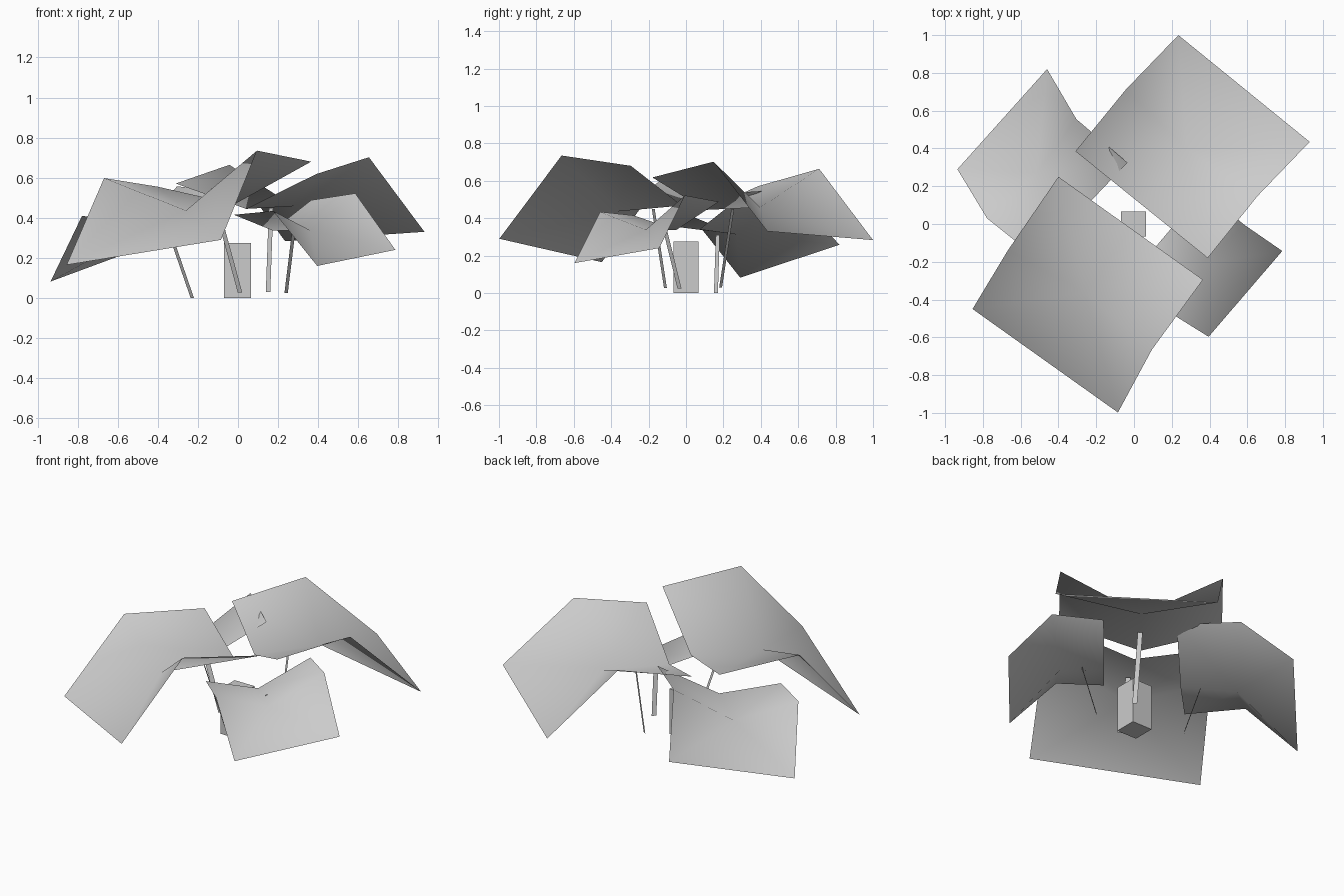
import bpy, bmesh
from mathutils import Vector

if "Cube" in bpy.data.objects:
    bpy.data.objects.remove(bpy.data.objects["Cube"])

# One plain grey for everything
grey = bpy.data.materials.new("plain_grey")
grey.diffuse_color = (0.6, 0.6, 0.6, 1)
grey.use_nodes = True
grey.node_tree.nodes["Principled BSDF"].inputs["Base Color"].default_value = grey.diffuse_color


def finish(name, bm, smooth=False):
    mesh = bpy.data.meshes.new(name)
    bm.to_mesh(mesh)
    bm.free()
    obj = bpy.data.objects.new(name, mesh)
    bpy.context.collection.objects.link(obj)
    mesh.materials.append(grey)
    for p in mesh.polygons:
        p.use_smooth = smooth
    return obj


def leaf(name, outer, ridge, inner, ridge_sag, inner_sag):
    """Fan of triangles around a sagging centre; the inner edge also sags."""
    o1, o2, r1, r2, i1, i2 = (Vector(p) for p in outer + ridge + inner)
    mid = (i1 + i2) / 2 - Vector((0, 0, inner_sag))
    centre = (r1 + r2) / 2
    pull = (mid - centre) * 0.1
    centre += Vector((pull.x, pull.y, -ridge_sag))
    bm = bmesh.new()
    c = bm.verts.new(centre)
    rim = [bm.verts.new(p) for p in (o1, o2, r2, i2, mid, i1, r1)]
    for a, b in zip(rim, rim[1:] + rim[:1]):
        bm.faces.new((c, a, b))
    bmesh.ops.recalc_face_normals(bm, faces=bm.faces)
    if sum(f.normal.z for f in bm.faces) < 0:
        bmesh.ops.reverse_faces(bm, faces=bm.faces)
    return finish(name, bm, True)


def stem(name, base, top, side, width=0.027):
    """Flat strip from base to top, widened along the side direction."""
    s = Vector((*side, 0)).normalized() * width / 2
    base, top = Vector(base), Vector(top)
    bm = bmesh.new()
    bm.faces.new([bm.verts.new(p) for p in (base - s, base + s, top + s, top - s)])
    return finish(name, bm)


# Four drooping leaves
leaf("front_left_leaf",
     ((-0.855, -0.45, 0.165), (-0.085, -0.998, 0.29)),
     ((-0.668, -0.14, 0.598), (0.095, -0.665, 0.735)),
     ((-0.40, 0.25, 0.555), (0.365, -0.295, 0.68)), 0.23, 0.15)
leaf("back_right_leaf",
     ((0.93, 0.435, 0.33), (0.235, 1.0, 0.283)),
     ((0.653, 0.147, 0.702), (-0.043, 0.712, 0.664)),
     ((0.39, -0.18, 0.618), (-0.31, 0.385, 0.571)), 0.225, 0.15)
leaf("back_left_leaf",
     ((-0.935, 0.29, 0.082), (-0.46, 0.82, 0.258)),
     ((-0.778, 0.03, 0.41), (-0.305, 0.555, 0.556)),
     ((-0.515, -0.18, 0.37), (-0.035, 0.325, 0.54)), 0.17, 0.115)
leaf("front_right_leaf",
     ((0.395, -0.597, 0.16), (0.785, -0.143, 0.24)),
     ((0.175, -0.46, 0.434), (0.585, -0.005, 0.522)),
     ((-0.02, -0.28, 0.415), (0.365, 0.175, 0.488)), 0.14, 0.115)

# Flat stems under the leaves
stem("front_left_stem", (0.01, -0.11, 0.027), (-0.105, -0.175, 0.45), (0.82, -0.57))
stem("back_right_stem", (0.15, 0.185, 0.03), (0.165, 0.25, 0.45), (0.82, -0.57))
stem("back_left_stem", (-0.228, 0.16, 0.0), (-0.335, 0.17, 0.31), (0.62, 0.78))
stem("front_right_stem", (0.24, -0.035, 0.025), (0.28, -0.115, 0.35), (0.62, 0.78))

# Central block
bpy.ops.mesh.primitive_cube_add(size=1, location=(-0.003, 0, 0.1375))
block = bpy.context.object
block.name = "centre_block"
block.scale = (0.134, 0.134, 0.275)
block.data.materials.append(grey)
